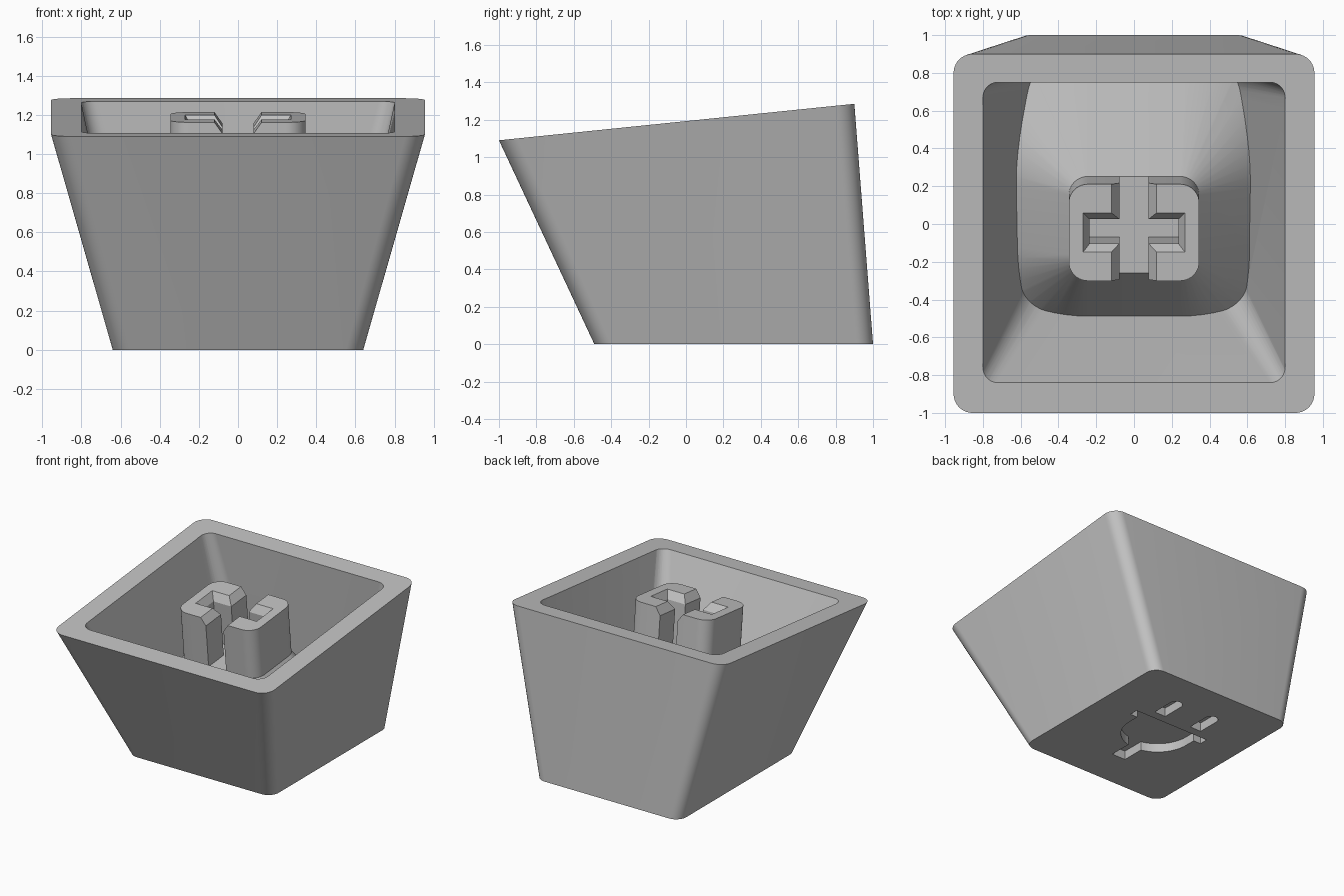
import bpy, bmesh
from math import pi, cos, sin, atan
from mathutils import Vector, Matrix

cube = bpy.data.objects.get("Cube")
if cube:
    bpy.data.objects.remove(cube, do_unlink=True)

# One grey plastic
plastic = bpy.data.materials.new("grey_plastic")
plastic.use_nodes = True
grey = (0.53, 0.53, 0.53, 1)
plastic.diffuse_color = grey
plastic.node_tree.nodes["Principled BSDF"].inputs["Base Color"].default_value = grey

SLOPE = 0.1026                      # tilt of the rim plane
STEM_Y = -0.045


def rim_z(y):
    return 1.09 + SLOPE * (y + 1)


# Frame that sits on the rim plane above the stem
TILT = Matrix.Translation((0, STEM_Y, rim_z(STEM_Y))) @ Matrix.Rotation(atan(SLOPE), 4, 'X')


def ring(hx, y0, y1, r, height, segs=10):
    """Rounded rectangle; height is a number or a function of y."""
    pts = []
    corners = [(hx - r, y1 - r), (r - hx, y1 - r), (r - hx, y0 + r), (hx - r, y0 + r)]
    for i, (cx, cy) in enumerate(corners):
        for k in range(segs + 1):
            a = (i + (k / segs if segs else 0)) * pi / 2
            x, y = cx + r * cos(a), cy + r * sin(a)
            pts.append(Vector((x, y, height(y) if callable(height) else height)))
    return pts


def loft(name, rings, matrix=None):
    """Closed solid through rings that have equal point counts."""
    bm = bmesh.new()
    rows = [[bm.verts.new(p) for p in r] for r in rings]
    n = len(rows[0])
    for a, b in zip(rows, rows[1:]):
        for i in range(n):
            j = (i + 1) % n
            bm.faces.new((a[i], a[j], b[j], b[i]))
    bm.faces.new(rows[0])
    bm.faces.new(rows[-1])
    bmesh.ops.recalc_face_normals(bm, faces=bm.faces)
    if matrix:
        bm.transform(matrix)
    mesh = bpy.data.meshes.new(name)
    bm.to_mesh(mesh)
    bm.free()
    mesh.materials.append(plastic)
    obj = bpy.data.objects.new(name, mesh)
    bpy.context.collection.objects.link(obj)
    return obj


def activate(obj):
    bpy.ops.object.select_all(action='DESELECT')
    obj.select_set(True)
    bpy.context.view_layer.objects.active = obj


def cut(target, tool):
    tool.hide_render = True
    mod = target.modifiers.new("cut", 'BOOLEAN')
    mod.operation = 'DIFFERENCE'
    mod.solver = 'EXACT'
    mod.object = tool
    activate(target)
    bpy.ops.object.modifier_apply(modifier=mod.name)
    bpy.data.objects.remove(tool, do_unlink=True)


# Outer shell
shell = loft("shell", [ring(0.64, -0.49, 1.0, 0.09, 0),
                       ring(0.955, -1.0, 0.9, 0.1, rim_z)])

# Hollow, with a flared mound left standing under the stem
low = ring(0.55, -0.378, 0.85, 0.14, 0.12)
opening = ring(0.8, -0.84, 0.75, 0.08, rim_z)
hollow = loft("hollow", [low, [a.lerp(b, 1.06) for a, b in zip(low, opening)]])
HX, HY, R, DEPTH, FLARE = 0.345, 0.257, 0.1, 0.4, 0.84
mound = loft("mound", [ring(HX + FLARE, -HY - FLARE, HY + FLARE, R + FLARE, -DEPTH - 1.2),
                       ring(HX, -HY, HY, R, -DEPTH)], TILT)
cut(hollow, mound)
cut(shell, hollow)

# Stem with a cross slot and chamfered mouth
stem = loft("stem", [ring(HX, -HY, HY, R, -DEPTH - 0.02), ring(HX, -HY, HY, R, 0)], TILT)
for hx, hy, dx, dy in [(0.078, 0.4, 0.042, 0), (0.235, 0.065, 0.035, 0.04)]:
    slot = loft("slot", [ring(hx, -hy, hy, 0, -0.6, 0),
                         ring(hx, -hy, hy, 0, -0.06, 0),
                         ring(hx + 2 * dx, -hy - 2 * dy, hy + 2 * dy, 0, 0.06, 0)], TILT)
    cut(stem, slot)

# Sunken plug symbol on the underside
SUNK = 0.07


def engrave(outline):
    cut(shell, loft("engraving", [[Vector((x, y, z)) for x, y in outline]
                                  for z in (-0.05, SUNK)]))


BODY_R, BODY_Y, CORD = 0.27, 0.27, 0.06
half = [(0.335, 0.43), (0.335, 0.36), (BODY_R, 0.36)]
for k in range(17):
    a = k / 16 * (pi / 2 - 0.224)
    half.append((BODY_R * cos(a), BODY_Y - BODY_R * sin(a)))
half.append((CORD, -0.175))
engrave(half + [(-x, y) for x, y in reversed(half)])

# Two prongs with rounded tips
for side in (-1, 1):
    cx, w = side * 0.17, 0.05
    tip = [(cx + w * cos(k * pi / 10), 0.68 + w * sin(k * pi / 10)) for k in range(11)]
    engrave(tip + [(cx - w, 0.5), (cx + w, 0.5)])

# Smooth corners, crisp edges
for obj in (shell, stem):
    activate(obj)
    bpy.ops.object.shade_smooth_by_angle(angle=pi / 6)
